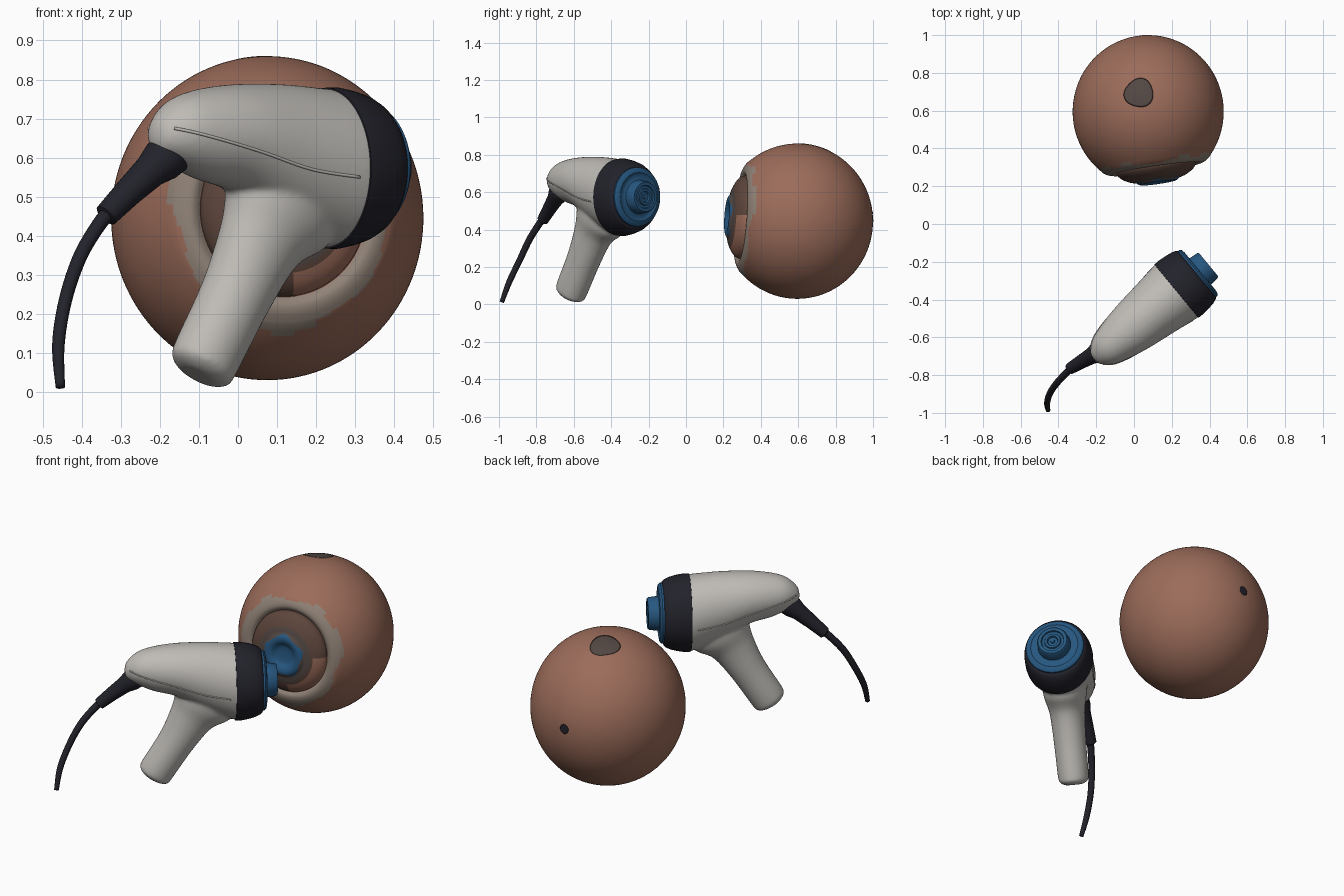
import bpy, bmesh, math
from mathutils import Vector, Matrix

if "Cube" in bpy.data.objects:
    bpy.data.objects.remove(bpy.data.objects["Cube"])


def mat(name, r, g, b):
    m = bpy.data.materials.new(name)
    m.diffuse_color = (r, g, b, 1)
    m.use_nodes = True
    m.node_tree.nodes["Principled BSDF"].inputs["Base Color"].default_value = m.diffuse_color
    return m


GREY = mat("light grey", 0.52, 0.50, 0.47)
NAVY = mat("dark navy", 0.016, 0.016, 0.024)
BLUE = mat("blue", 0.02, 0.095, 0.215)
BROWN = mat("clay brown", 0.33, 0.15, 0.102)
TAN = mat("grey tan", 0.28, 0.225, 0.185)
DARK = mat("dark brown", 0.11, 0.06, 0.045)
PATCH = mat("dull brown", 0.085, 0.063, 0.056)


def loft(name, rings, mats, rule=None, into=None):
    """Skin closed rings of points, cap both ends; rule(face centre) gives the colour."""
    bm = bmesh.new()
    rows = [[bm.verts.new(p) for p in r] for r in rings]
    n = len(rows[0])
    for a, b in zip(rows, rows[1:]):
        for i in range(n):
            j = (i + 1) % n
            bm.faces.new((a[i], a[j], b[j], b[i]))
    bm.faces.new(rows[0])
    bm.faces.new(rows[-1])
    bmesh.ops.recalc_face_normals(bm, faces=bm.faces)
    for f in bm.faces:
        f.smooth = True
        if rule:
            f.material_index = rule(f.calc_center_median())
    me = bpy.data.meshes.new(name)
    if into:
        bm.from_mesh(into.data)
        me = into.data
    bm.to_mesh(me)
    bm.free()
    if into:
        return into
    for m in mats:
        me.materials.append(m)
    ob = bpy.data.objects.new(name, me)
    bpy.context.collection.objects.link(ob)
    return ob


def sharp(ob, deg=35):
    bpy.ops.object.select_all(action='DESELECT')
    ob.select_set(True)
    bpy.context.view_layer.objects.active = ob
    bpy.ops.object.shade_smooth_by_angle(angle=math.radians(deg))


def oval(c, a, b, n=48):
    """Ring around centre c with half-axis vectors a and b."""
    return [c + a * math.cos(2 * math.pi * i / n) + b * math.sin(2 * math.pi * i / n) for i in range(n)]


def spline(pts, steps=6):
    """Catmull-Rom through tuples of any length."""
    out = []
    P = [pts[0]] + pts + [pts[-1]]
    for k in range(1, len(P) - 2):
        for s in range(steps):
            t = s / steps
            out.append(tuple(0.5 * (2 * b + (c - a) * t + (2 * a - 5 * b + 4 * c - d) * t * t
                                    + (3 * b - a - 3 * c + d) * t ** 3)
                             for a, b, c, d in zip(*P[k - 1:k + 3])))
    return out + [tuple(pts[-1])]


# Local frame of the hand piece: u along the barrel, v sideways
ANG = math.radians(39.5)
U = Vector((math.cos(ANG), math.sin(ANG), 0))
V = Vector((-math.sin(ANG), math.cos(ANG), 0))
Z = Vector((0, 0, 1))
O = Vector((0.225, -0.355, 0))


def at(u, z, v=0):
    return O + U * u + V * v + Z * z


# Housing: barrel and handle, fused
BODY = spline([(-.568, .655, .012, .012), (-.555, .658, .045, .045), (-.50, .665, .085, .088),
               (-.42, .66, .115, .115), (-.30, .65, .138, .14), (-.15, .61, .178, .16),
               (0, .573, .203, .18), (.03, .573, .2, .175)])
housing = loft("housing", [oval(at(u, z), V * rv, Z * rz) for u, z, rz, rv in BODY], [GREY])
N = U * 0.85 - Z * 0.52
HANDLE = spline([(-.425, .042, .05, .045), (-.416, .055, .083, .073), (-.40, .085, .091, .083),
                 (-.30, .245, .096, .087), (-.22, .38, .12, .095), (-.16, .455, .165, .115),
                 (-.12, .55, .165, .12)])
loft("handle", [oval(at(u, z), N * a, V * b) for u, z, a, b in HANDLE], [GREY], into=housing)
rm = housing.modifiers.new("fuse", 'REMESH')
rm.mode = 'VOXEL'
rm.voxel_size = 0.009
rm.use_smooth_shade = True
sm = housing.modifiers.new("soften", 'SMOOTH')
sm.factor = 0.5
sm.iterations = 8

# Raised seam along both sides of the housing
def on_body(u, z, side):
    for a, b in zip(BODY, BODY[1:]):
        if a[0] <= u <= b[0]:
            t = (u - a[0]) / (b[0] - a[0])
            _, zc, rz, rv = [p + (q - p) * t for p, q in zip(a, b)]
            return at(u, z, side * (rv * math.sqrt(max(0, 1 - ((z - zc) / rz) ** 2)) - 0.001))


def tube(name, path, m, n=24):
    """Round tube through (point, radius) pairs."""
    rings = []
    for i, (p, r) in enumerate(path):
        d = (path[min(i + 1, len(path) - 1)][0] - path[max(i - 1, 0)][0]).normalized()
        a = d.cross(Vector((0.6, -0.75, 0.1))).normalized()
        rings.append(oval(p, a * r, d.cross(a) * r, n))
    return loft(name, rings, [m])


SEAM = spline([(-.545, .675), (-.48, .658), (-.32, .615), (-.17, .57), (-.03, .55)])
for side, label in ((-1, "right"), (1, "left")):
    tube("seam_" + label, [(on_body(u, z, side), 0.004) for u, z in SEAM], GREY, 8)

# Collar, lofted oval
COLLAR = [(-.002, .198, .174), (0, .206, .183), (.03, .207, .184), (.07, .2, .18), (.105, .19, .175),
          (.13, .177, .167), (.14, .165, .16), (.142, .15, .15)]
sharp(loft("collar", [oval(at(u, .573), V * b, Z * a, 64) for u, a, b in COLLAR], [NAVY]), 50)

# Nozzle: flange, barrel and ringed end
NOZZLE = [(.12, .158), (.15, .158), (.16, .148), (.163, .13), (.158, .122), (.158, .1), (.163, .09),
          (.212, .085), (.22, .079), (.22, .062), (.211, .059), (.211, .046), (.218, .043), (.218, .03),
          (.208, .026), (.208, .012), (.214, .009), (.214, .002)]
sharp(loft("nozzle", [oval(at(u, .575), V * r, Z * r, 64) for u, r in NOZZLE], [BLUE]), 40)

# Cable boot and cable
boot = [(Vector(p), r) for *p, r in [(-.155, -.655, .625, .045), (-.165, -.663, .617, .057),
        (-.195, -.682, .592, .056), (-.225, -.698, .565, .044), (-.28, -.73, .512, .037),
        (-.338, -.765, .452, .031), (-.342, -.768, .448, .02)]]
sharp(tube("cable_boot", boot, NAVY, 32), 40)
cable = spline([(-.32, -.755, .47, .02), (-.355, -.785, .43, .019), (-.405, -.838, .345, .018),
                (-.442, -.89, .235, .017), (-.46, -.945, .12, .016), (-.455, -.985, .012, .012)])
tube("cable", [(Vector(p), r) for *p, r in cable], NAVY, 20)

# Ball: revolved about its looking axis, with rim, dome and dimpled pupil
C = Vector((.075, .595, .445))
R = 0.408
SC = Vector((.98, .992, 1.017))
AX = Vector((.14, -.98, .07)).normalized()
SX = AX.cross(Z).normalized()       # picture-left to right seen from behind
SZ = SX.cross(AX).normalized()
start = math.asin(.305 / R)
prof = [(R * math.sin(a), R * math.cos(a)) for a in
        [math.pi - 0.005 - (math.pi - 0.005 - start) * i / 56 for i in range(57)]]
prof += spline([(.29, .289), (.265, .305), (.243, .310), (.228, .304), (.219, .298), (.214, .316),
                (.19, .341), (.15, .362), (.118, .371), (.107, .38), (.09, .385), (.07, .38),
                (.05, .366), (.025, .361), (.003, .36)], 3)


def place(p):
    return C + Vector((p.x * SC.x, p.y * SC.y, p.z * SC.z))


def ball_colour(p):
    q = p - C
    q = Vector((q.x / SC.x, q.y / SC.y, q.z / SC.z))
    d = q.dot(AX)
    x, z = -q.dot(SX), q.dot(SZ)
    r, a = math.hypot(x, z), math.atan2(z, x)
    if d < 0 or r > .292 + .012 * math.sin(3 * a) + .008 * math.sin(7 * a):
        return 0
    if r > .222:
        return 1
    if r < .108 + .008 * math.sin(5 * a):
        return 3
    # clay coloured blotch on the lower right of the dome
    right = p.x - C.x - .05
    if r > .165 and right > .02 and q.z < .03:
        return 0
    return 4 if r < .15 else 2


sharp(loft("ball", [oval(place(AX * d), *[Vector((w.x * SC.x, w.y * SC.y, w.z * SC.z)) * r for w in (SX, SZ)], 128)
                    for r, d in prof], [BROWN, TAN, DARK, BLUE, PATCH], ball_colour), 50)


# Thin painted spots lying on the ball
def spot(name, direction, size, m, wobble=0):
    d = Vector(direction).normalized()
    a = d.orthogonal().normalized()
    b = d.cross(a)
    rings = []
    for k in range(8, 0, -1):
        ring = []
        for i in range(40):
            t = 2 * math.pi * i / 40
            s = size * k / 8 * (1 + wobble * math.sin(3 * t)) / R
            ring.append(place((d * math.cos(s) + (a * math.cos(t) + b * math.sin(t)) * math.sin(s)) * (R + .0015)))
        rings.append(ring)
    loft(name, rings, [m])


spot("top_patch", (-.05, .1, .39), .08, PATCH, .06)
spot("back_dot", (-.019, .998, .057), .026, NAVY)
